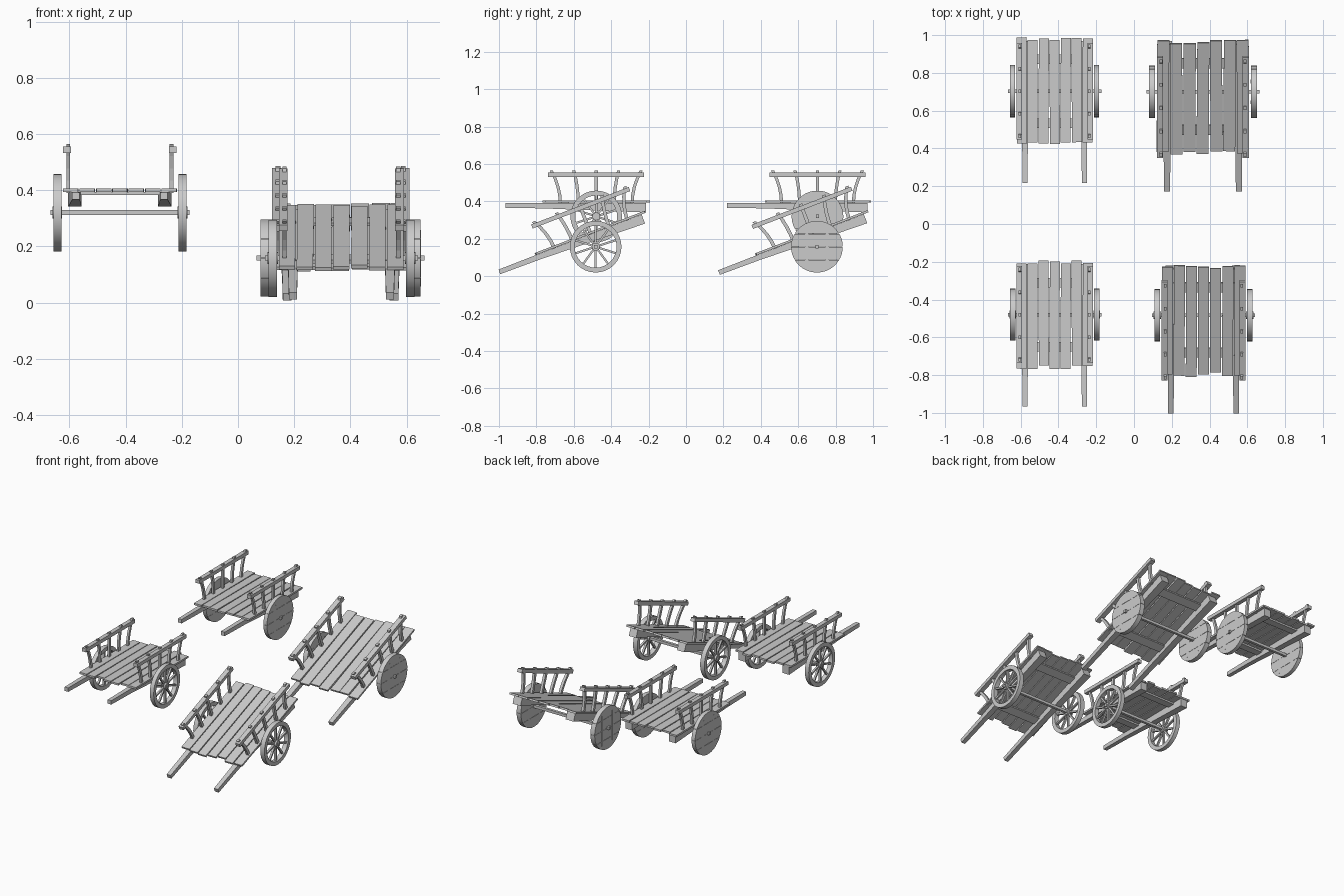
import bpy, bmesh, math, random
from mathutils import Matrix, Vector

random.seed(4)
if "Cube" in bpy.data.objects:
    bpy.data.objects.remove(bpy.data.objects["Cube"], do_unlink=True)

GREY = (0.6, 0.6, 0.6, 1)
wood = bpy.data.materials.new("grey_wood")
wood.use_nodes = True
wood.diffuse_color = GREY
wood.node_tree.nodes["Principled BSDF"].inputs["Base Color"].default_value = GREY

AXLE_Z = 0.32
RADIUS = 0.138


def finish(bm, name, matrix, smooth=False):
    bmesh.ops.transform(bm, matrix=matrix, verts=bm.verts)
    bmesh.ops.recalc_face_normals(bm, faces=bm.faces)
    mesh = bpy.data.meshes.new(name)
    bm.to_mesh(mesh)
    bm.free()
    mesh.materials.append(wood)
    obj = bpy.data.objects.new(name, mesh)
    bpy.context.collection.objects.link(obj)
    if smooth:
        bpy.ops.object.select_all(action='DESELECT')
        obj.select_set(True)
        bpy.context.view_layer.objects.active = obj
        bpy.ops.object.shade_smooth_by_angle(angle=math.radians(35))


def loft(bm, rings):
    """Skin a list of equal point rings and cap both ends."""
    rows = [[bm.verts.new(p) for p in ring] for ring in rings]
    n = len(rows[0])
    for a, b in zip(rows, rows[1:]):
        for i in range(n):
            j = (i + 1) % n
            bm.faces.new((a[i], a[j], b[j], b[i]))
    bm.faces.new(rows[0])
    bm.faces.new(rows[-1])


def section(x, y, z, w, h):
    """Upright rectangle facing y."""
    return [(x + sx * w / 2, y, z + sz * h / 2)
            for sx, sz in ((-1, -1), (1, -1), (1, 1), (-1, 1))]


def level(x, y, z, w, d):
    """Flat rectangle facing z."""
    return [(x + sx * w / 2, y + sy * d / 2, z)
            for sx, sy in ((-1, -1), (1, -1), (1, 1), (-1, 1))]


def box(bm, x, y, z, w, d, h, yaw=0):
    m = Matrix.Translation((x, y, z)) @ Matrix.Rotation(yaw, 4, 'Z') @ Matrix.Diagonal((w, d, h, 1))
    bmesh.ops.create_cube(bm, size=1, matrix=m)


def cylinder(bm, radius, length, sides):
    bmesh.ops.create_cone(bm, cap_ends=True, segments=sides, radius1=radius, radius2=radius,
                          depth=length, matrix=Matrix.Rotation(math.pi / 2, 4, 'Y'))


def spoked_wheel(name, place):
    # Rim: square section spun about the axle
    bm = bmesh.new()
    n = 32
    rows = []
    for i in range(n):
        a = math.tau * i / n
        rows.append([bm.verts.new((x, r * math.cos(a), r * math.sin(a)))
                     for x, r in ((-.014, .112), (.014, .112), (.014, RADIUS), (-.014, RADIUS))])
    for i in range(n):
        a, b = rows[i], rows[(i + 1) % n]
        for k in range(4):
            m = (k + 1) % 4
            bm.faces.new((a[k], a[m], b[m], b[k]))
    finish(bm, name + "_rim", place, True)
    # Spokes
    bm = bmesh.new()
    for i in range(10):
        start = len(bm.verts)
        box(bm, 0, 0, .066, .012, .011, .1)
        bm.verts.ensure_lookup_table()
        bmesh.ops.rotate(bm, verts=bm.verts[start:], cent=(0, 0, 0),
                         matrix=Matrix.Rotation(math.tau * i / 10, 3, 'X'))
    finish(bm, name + "_spokes", place)
    bm = bmesh.new()
    cylinder(bm, .021, .034, 16)
    finish(bm, name + "_hub", place, True)


def solid_wheel(name, place):
    # Disc made of boards, each a slice of the circle
    bm = bmesh.new()
    count, gap = 4, .0008
    for i in range(count):
        lo = math.asin(max(-1, (2 * i / count - 1) + gap / RADIUS))
        hi = math.asin(min(1, (2 * (i + 1) / count - 1) - gap / RADIUS))
        arc = [lo + (hi - lo) * k / 8 for k in range(9)]
        outline = [(math.cos(a), math.sin(a)) for a in arc]
        outline += [(-c, s) for c, s in reversed(outline)]
        loft(bm, [[(x, RADIUS * c, RADIUS * s) for c, s in outline] for x in (-.013, .013)])
    finish(bm, name + "_boards", place, True)
    bm = bmesh.new()
    for s in (-1, 1):
        box(bm, 0, s * .055, 0, .03, .02, .2)
    finish(bm, name + "_battens", place @ Matrix.Diagonal((.9, 1, 1, 1)))


def cart(name, x, y, z, tilt, sx, sy, wheel):
    origin = Matrix.Translation((x, y, z))
    body = origin @ Matrix.Rotation(math.radians(tilt), 4, 'X') @ Matrix.Diagonal((sx, sy, 1, 1))

    # Deck planks with slightly uneven ends
    bm = bmesh.new()
    for i in range(7):
        front = -.28 + random.uniform(-.012, .012)
        back = .28 + random.uniform(-.012, .012)
        box(bm, (i - 3) * .0583, (front + back) / 2, .0795, .053, back - front, .012,
            random.uniform(-.007, .007))
    finish(bm, name + "_deck_planks", body)

    # Cross slats under the deck
    bm = bmesh.new()
    for yy in (-.17, .17):
        box(bm, 0, yy, .068, .3, .05, .012)
    finish(bm, name + "_cross_slats", body)

    for s, side in ((-1, "right"), (1, "left")):
        # Side beam tapering forward into a pulling shaft
        bm = bmesh.new()
        loft(bm, [section(s * .157, -.485, .059, .026, .026),
                  section(s * .157, -.28, .058, .03, .03),
                  section(s * .16, .267, .047, .048, .052)])
        finish(bm, f"{name}_{side}_shaft", body)

        # Top rail
        bm = bmesh.new()
        box(bm, s * .188, 0, .223, .028, .513, .023)
        finish(bm, f"{name}_{side}_rail", body)

        # Curved rail posts, pegged through the rail
        bm = bmesh.new()
        for k in range(-2, 3):
            rings = []
            for t in (0, .25, .5, .75, 1):
                rings.append(level(s * .184, k * .12 * (.8 + .2 * t * t), .07 + .175 * t, .014, .017))
            loft(bm, rings)
        finish(bm, f"{name}_{side}_posts", body)

        # Wheel
        place = origin @ Matrix.Translation((s * .2225 * sx, 0, 0)) @ Matrix.Diagonal((sx, 1, 1, 1))
        wheel(f"{name}_{side}_wheel", place)

    # Axle
    bm = bmesh.new()
    box(bm, 0, 0, 0, .494, .017, .018)
    finish(bm, name + "_axle", origin @ Matrix.Diagonal((sx, 1, 1, 1)))


cart("level_spoked_cart", -.42, -.48, AXLE_Z, 0, 1, 1, spoked_wheel)
cart("level_solid_cart", -.42, .703, AXLE_Z, 0, 1, 1, solid_wheel)
cart("tilted_spoked_cart", .368, -.483, .158, 21, 1.1, 1.09, spoked_wheel)
cart("tilted_solid_cart", .365, .7, .158, 21, 1.21, 1.11, solid_wheel)
